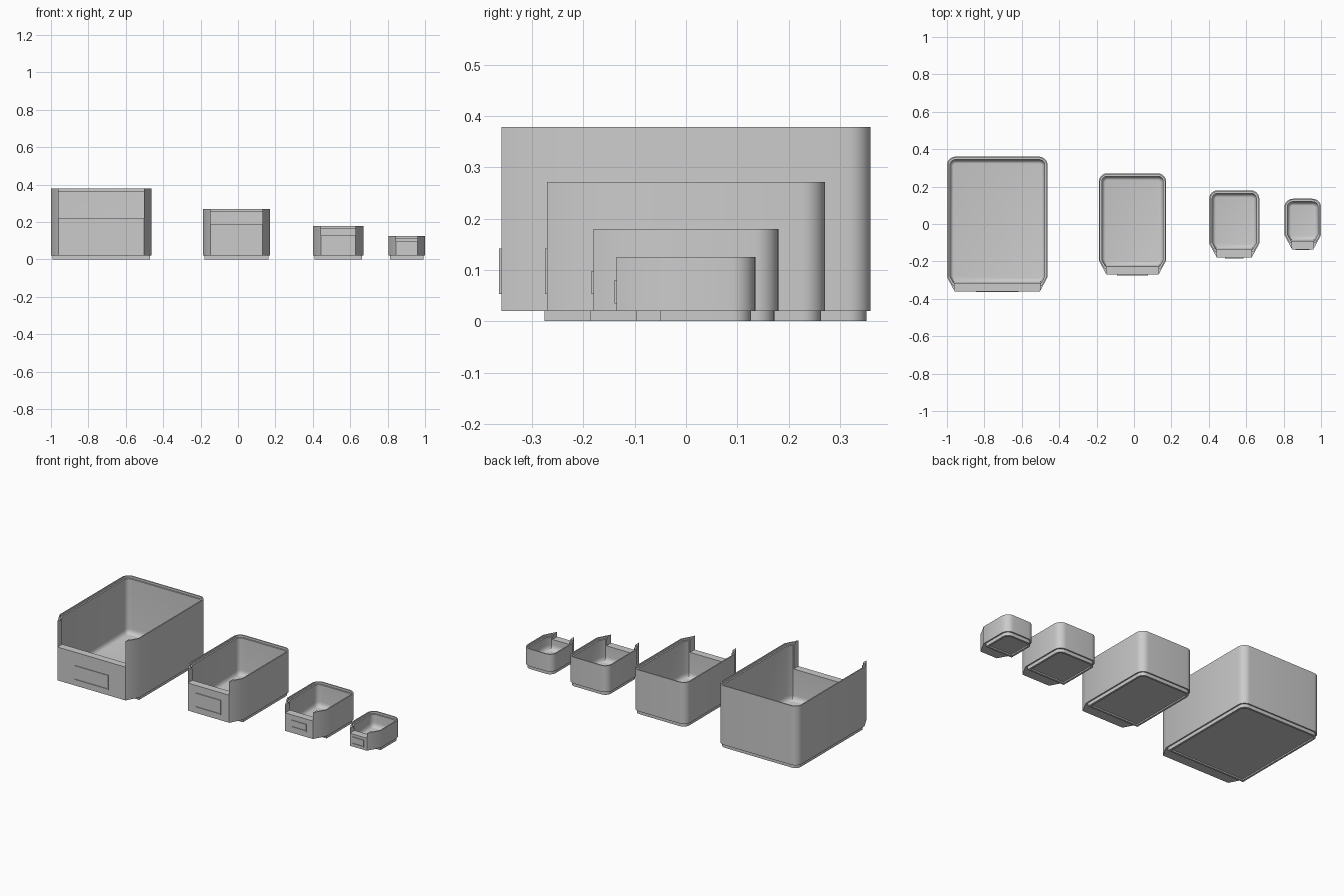
import bpy, bmesh, math

if "Cube" in bpy.data.objects:
    bpy.data.objects.remove(bpy.data.objects["Cube"])

CH_X, CH_Y, R = 0.041, 0.076, 0.045   # front corner chamfer, back corner radius
WALL, LIP, FRONT = 0.016, 0.007, 0.045


def arc(cx, cy, r, a0, n=8):
    return [(cx + r * math.cos(a0 + math.pi / 2 * i / n),
             cy + r * math.sin(a0 + math.pi / 2 * i / n)) for i in range(n + 1)]


def back_corners(h, d, o):
    r = max(R - o, 0.012)
    x, y = h - o - r, d - o - r
    return arc(x, y, r, 0) + arc(-x, y, r, math.pi / 2)


def bin_outline(h, d, o, of):
    """Bin plan inset by o on the sides and back, by of at the front."""
    a = math.atan2(CH_X, CH_Y)
    yv = -d + CH_Y + o * math.tan(a / 2)
    yf = -d + of
    xf = h - o - (yv - yf) * CH_X / CH_Y
    return back_corners(h, d, o) + [(-h + o, yv), (-xf, yf), (xf, yf), (h - o, yv)]


def base_outline(h, d, o):
    y = -d + CH_Y + o
    return back_corners(h, d, o) + [(-h + o, y), (h - o, y)]


def loft(name, rings, cx):
    """Skin a stack of (outline, z) rings and cap both ends."""
    bm = bmesh.new()
    vs = [[bm.verts.new((x + cx, y, z)) for x, y in pts] for pts, z in rings]
    for a, b in zip(vs, vs[1:]):
        for i in range(len(a)):
            j = (i + 1) % len(a)
            bm.faces.new((a[i], a[j], b[j], b[i]))
    bm.faces.new(vs[0][::-1])
    bm.faces.new(vs[-1])
    bmesh.ops.recalc_face_normals(bm, faces=bm.faces)
    me = bpy.data.meshes.new(name)
    bm.to_mesh(me)
    bm.free()
    ob = bpy.data.objects.new(name, me)
    bpy.context.collection.objects.link(ob)
    return ob


def box(name, x0, x1, y0, y1, z0, z1):
    sq = [(x0, y0), (x1, y0), (x1, y1), (x0, y1)]
    return loft(name, [(sq, z0), (sq, z1)], 0)


def smooth(ob):
    bpy.ops.object.select_all(action='DESELECT')
    ob.select_set(True)
    bpy.context.view_layer.objects.active = ob
    bpy.ops.object.shade_smooth_by_angle(angle=math.radians(30))


def make_bin(size, cx, h, d, top, sill, lab_w, lab_z0, lab_z1):
    floor, rs, rf = 0.034, 0.02, 0.026
    # tub: outer wall, stepped rim, inner wall, filleted floor
    rings = [(bin_outline(h, d, 0, 0), 0.02),
             (bin_outline(h, d, 0, 0), top),
             (bin_outline(h, d, LIP, FRONT - 0.01), top),
             (bin_outline(h, d, LIP, FRONT - 0.01), top - 0.013),
             (bin_outline(h, d, WALL, FRONT), top - 0.013)]
    for i in range(7):
        t = math.pi / 2 * i / 6
        k = 1 - math.cos(t)
        rings.append((bin_outline(h, d, WALL + rs * k, FRONT + rf * k),
                      floor + 0.03 * (1 - math.sin(t))))
    tub = loft(size + "_bin_tub", rings, cx)

    # picking opening at the front
    fw = h - CH_X
    cut = box("opening_cutter", cx - fw, cx + fw, -d - 0.05, -d + CH_Y + 0.03,
              sill, top + 0.1)
    cut.hide_render = True
    mod = tub.modifiers.new("opening", 'BOOLEAN')
    mod.operation, mod.object, mod.solver = 'DIFFERENCE', cut, 'EXACT'
    bpy.context.view_layer.objects.active = tub
    bpy.ops.object.modifier_apply(modifier=mod.name)
    bpy.data.objects.remove(cut)
    smooth(tub)

    # stacking foot with recessed underside
    foot = loft(size + "_bin_foot",
                [(base_outline(h, d, 0.008), 0.026), (base_outline(h, d, 0.008), 0),
                 (base_outline(h, d, 0.02), 0), (base_outline(h, d, 0.02), 0.008)], cx)
    smooth(foot)

    # label holder, open on its left side
    w, t, y0, y1 = lab_w / 2, 0.006, -d - 0.004, -d + 0.004
    box(size + "_label_rail_top", cx - w, cx + w, y0, y1, lab_z1 - t, lab_z1)
    box(size + "_label_rail_bottom", cx - w, cx + w, y0, y1, lab_z0, lab_z0 + t)
    box(size + "_label_stop", cx + w - t, cx + w, y0, y1, lab_z0 + t, lab_z1 - t)


# size, centre x, half width, half depth, height, sill height, label width and z range
make_bin("large", -0.731, 0.269, 0.360, 0.379, 0.222, 0.225, 0.053, 0.142)
make_bin("medium", -0.008, 0.180, 0.271, 0.271, 0.187, 0.165, 0.053, 0.142)
make_bin("small", 0.536, 0.134, 0.180, 0.180, 0.129, 0.10, 0.053, 0.098)
make_bin("tiny", 0.902, 0.098, 0.135, 0.125, 0.096, 0.075, 0.035, 0.080)
